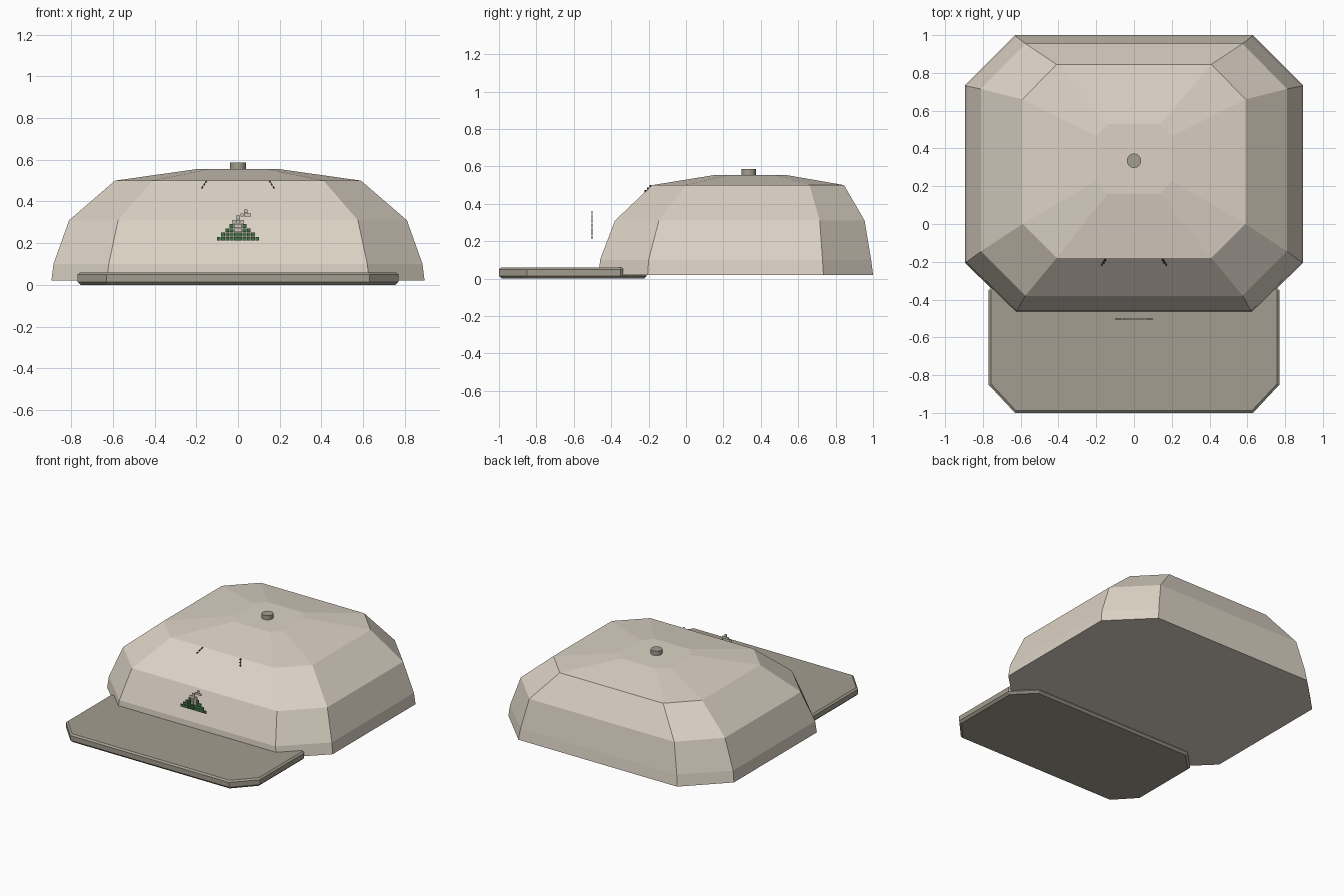
import bpy, bmesh, math
from mathutils import Matrix, Vector

if "Cube" in bpy.data.objects:
    bpy.data.objects.remove(bpy.data.objects["Cube"])


def material(name, r, g, b):
    m = bpy.data.materials.new(name)
    m.diffuse_color = (r, g, b, 1)
    m.use_nodes = True
    m.node_tree.nodes["Principled BSDF"].inputs["Base Color"].default_value = m.diffuse_color
    return m


BEIGE = material("beige cloth", 0.72, 0.65, 0.56)
TAUPE = material("taupe cloth", 0.37, 0.34, 0.28)
GREEN = material("dark green thread", 0.06, 0.17, 0.07)
PALE = material("pale thread", 0.62, 0.58, 0.50)
DARK = material("dark thread", 0.04, 0.035, 0.03)


def finish(bm, name, mats):
    bmesh.ops.recalc_face_normals(bm, faces=bm.faces[:])
    me = bpy.data.meshes.new(name)
    bm.to_mesh(me)
    bm.free()
    for m in mats:
        me.materials.append(m)
    ob = bpy.data.objects.new(name, me)
    bpy.context.collection.objects.link(ob)
    return ob


def loft(name, rings, mat):
    """Stack of chamfered rectangles: z, half width, corner x, front y, front corner y, back corner y, back y."""
    bm = bmesh.new()
    loops = []
    for z, w, cx, y0, c0, c1, y1 in rings:
        pts = [(-cx, y0), (cx, y0), (w, c0), (w, c1), (cx, y1), (-cx, y1), (-w, c1), (-w, c0)]
        loops.append([bm.verts.new((x, y, z)) for x, y in pts])
    for a, b in zip(loops, loops[1:]):
        for i in range(8):
            j = (i + 1) % 8
            bm.faces.new((a[i], a[j], b[j], b[i]))
    bm.faces.new(loops[0])
    bm.faces.new(loops[-1])
    return finish(bm, name, [mat])


def box(bm, center, size, angle=0, index=0):
    """Small box turned around the y axis."""
    mat = Matrix.Translation(center) @ Matrix.Rotation(angle, 4, 'Y') @ Matrix.Diagonal((*size, 1))
    verts = bmesh.ops.create_cube(bm, size=1, matrix=mat)["verts"]
    for f in {f for v in verts for f in v.link_faces}:
        f.material_index = index


# Faceted crown
loft("crown", [
    (0.02, 0.895, 0.63, -0.465, -0.205, 0.735, 1.0),
    (0.10, 0.885, 0.62, -0.46, -0.20, 0.73, 0.99),
    (0.31, 0.81, 0.575, -0.38, -0.145, 0.715, 0.955),
    (0.50, 0.59, 0.41, -0.18, 0.00, 0.66, 0.845),
    (0.555, 0.20, 0.14, 0.16, 0.23, 0.465, 0.53),
], BEIGE)

# Flat brim with softened rims
loft("brim", [
    (z, 0.77 - d, 0.63 - d * 0.4, -1 + d, -0.85 + d * 0.4, -0.35 - d * 0.4, -0.21 - d)
    for z, d in ((0.0, 0.015), (0.015, 0.0), (0.05, 0.0), (0.06, 0.012))
], TAUPE)

# Top button
bm = bmesh.new()
bmesh.ops.create_cone(bm, cap_ends=True, segments=20, radius1=0.038, radius2=0.038,
                      depth=0.04, matrix=Matrix.Translation((0, 0.335, 0.566)))
finish(bm, "top_button", [TAUPE])

# Short slanted stitches near the front upper edge
bm = bmesh.new()
for side in (-1, 1):
    for k in range(3):
        t = k / 2
        z = 0.495 - 0.028 * t
        box(bm, (side * (0.153 + 0.018 * t), -0.19 - 0.025 * t, z),
            (0.005, 0.012, 0.010), -side * math.radians(32))
finish(bm, "front_stitches", [DARK])

# Stepped front patch made of small square tiles
bm = bmesh.new()
TILE = 0.0205
for row, count in enumerate((10, 8, 6, 4, 3, 1)):
    for i in range(count):
        x = (i - (count - 1) / 2) * TILE
        pale = row >= 4 or (row >= 2 and abs(x) < 0.006 + 0.006 * row)
        box(bm, (x, -0.503, 0.221 + row * TILE), (TILE * 0.9, 0.006, TILE * 0.9), 0, 1 if pale else 0)
for x, z in ((0.020, 0.336), (0.037, 0.336), (0.054, 0.336), (0.037, 0.353)):
    box(bm, (x, -0.503, z), (0.015, 0.006, 0.015), 0, 1)
finish(bm, "front_patch", [GREEN, PALE])
